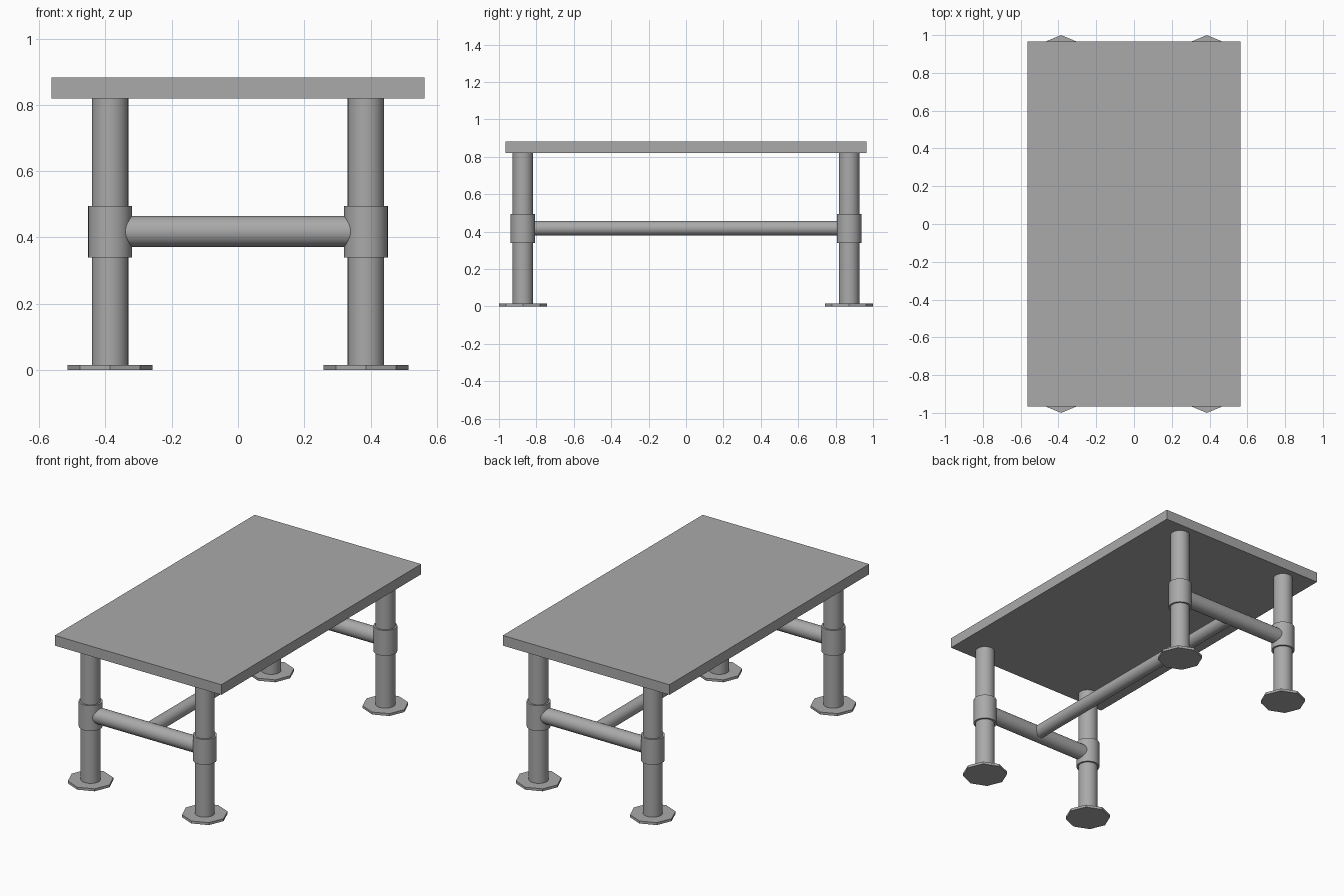
import bpy
import math

cube = bpy.data.objects.get("Cube")
if cube:
    bpy.data.objects.remove(cube, do_unlink=True)

grey = bpy.data.materials.new("grey_metal")
grey.use_nodes = True
GREY = (0.4, 0.4, 0.4, 1)
grey.diffuse_color = GREY
grey.node_tree.nodes["Principled BSDF"].inputs["Base Color"].default_value = GREY

LEG_X, LEG_Y = 0.386, 0.872


def finish(name, smooth):
    obj = bpy.context.object
    obj.name = name
    obj.data.materials.append(grey)
    if smooth:
        bpy.ops.object.shade_smooth_by_angle(angle=math.radians(30))
    return obj


def upright(name, x, y, z0, z1, radius, sides=32):
    bpy.ops.mesh.primitive_cylinder_add(
        vertices=sides, radius=radius, depth=z1 - z0, location=(x, y, (z0 + z1) / 2))
    return finish(name, sides > 8)


def rail(name, location, length, radius, rotation):
    bpy.ops.mesh.primitive_cylinder_add(
        vertices=32, radius=radius, depth=length, location=location, rotation=rotation)
    return finish(name, True)


# Table top
bpy.ops.mesh.primitive_cube_add(size=1, location=(0, 0, 0.851))
bpy.context.object.scale = (1.126, 1.93, 0.062)
bpy.ops.object.transform_apply(location=False, rotation=False, scale=True)
finish("table_top", False)

# Pipe legs with a joint collar and an octagonal foot
for y_name, sy in (("front", -1), ("back", 1)):
    for x_name, sx in (("right", -1), ("left", 1)):
        tag = f"{y_name}_{x_name}"
        x, y = sx * LEG_X, sy * LEG_Y
        upright(tag + "_foot", x, y, 0, 0.015, 0.128, 8)
        upright(tag + "_leg", x, y, 0.01, 0.822, 0.055)
        upright(tag + "_collar", x, y, 0.34, 0.495, 0.066)
    # Rail across each pair of legs
    rail(y_name + "_cross_rail", (0, sy * LEG_Y, 0.418), 2 * LEG_X, 0.047,
         (0, math.pi / 2, 0))

# Long rail joining the two cross rails
rail("long_rail", (0, 0, 0.418), 2 * LEG_Y, 0.039, (math.pi / 2, 0, 0))
